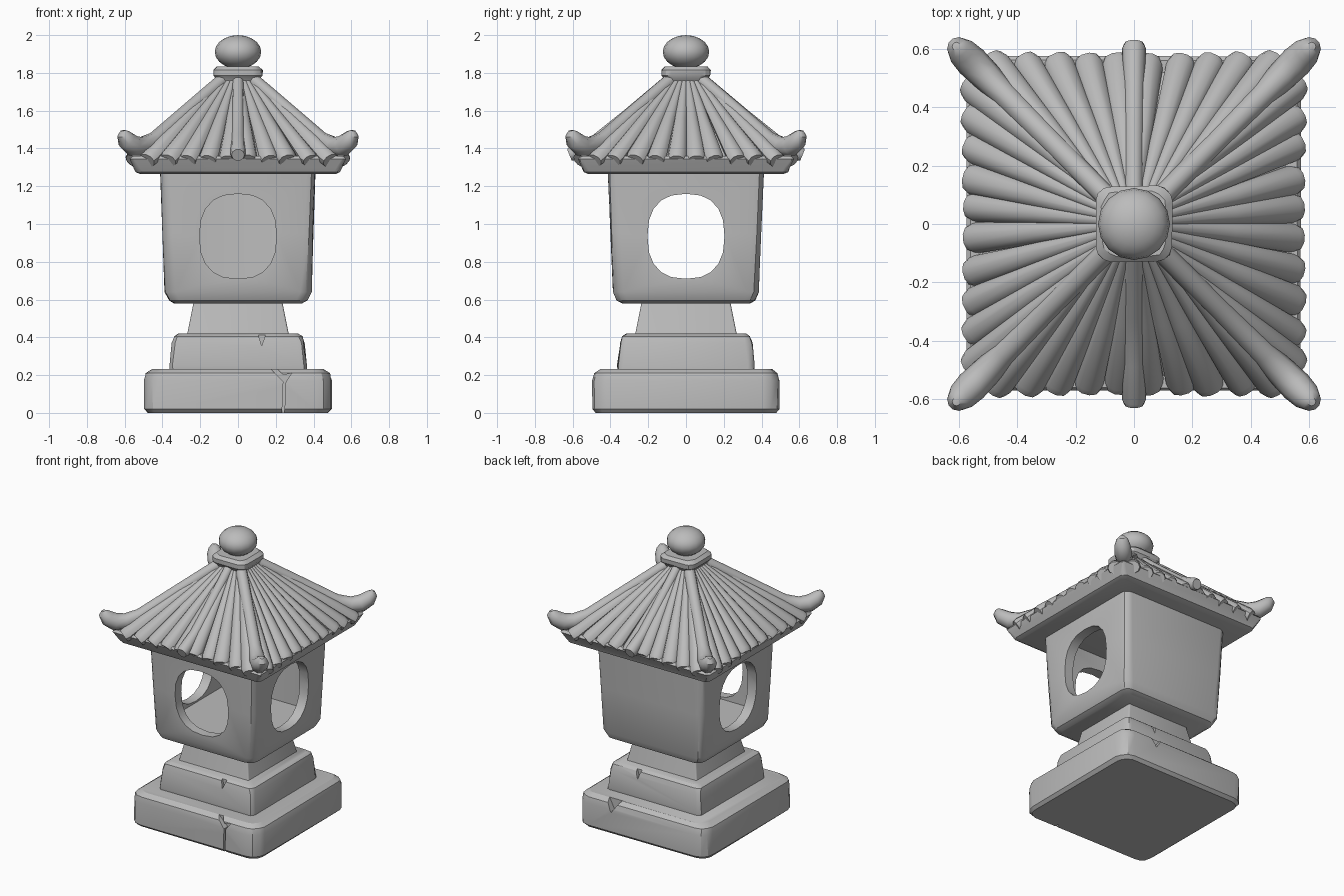
import bpy, bmesh, math, random
from mathutils import Vector

if "Cube" in bpy.data.objects:
    bpy.data.objects.remove(bpy.data.objects["Cube"])

random.seed(4)
stone = bpy.data.materials.new("grey stone")
stone.diffuse_color = (0.5, 0.5, 0.5, 1)
stone.use_nodes = True
stone.node_tree.nodes["Principled BSDF"].inputs["Base Color"].default_value = stone.diffuse_color


def make(name, rings, angle=30):
    """Skin a list of equal-length vertex rings into a closed solid."""
    bm = bmesh.new()
    loops = [[bm.verts.new(p) for p in ring] for ring in rings]
    n = len(loops[0])
    for a, b in zip(loops, loops[1:]):
        for i in range(n):
            bm.faces.new((a[i], a[(i + 1) % n], b[(i + 1) % n], b[i]))
    bm.faces.new(loops[0][::-1])
    bm.faces.new(loops[-1])
    bmesh.ops.recalc_face_normals(bm, faces=bm.faces)
    me = bpy.data.meshes.new(name)
    bm.to_mesh(me)
    bm.free()
    me.materials.append(stone)
    ob = bpy.data.objects.new(name, me)
    bpy.context.collection.objects.link(ob)
    smooth(ob, angle)
    return ob


def select(ob):
    bpy.ops.object.select_all(action='DESELECT')
    ob.select_set(True)
    bpy.context.view_layer.objects.active = ob


def smooth(ob, angle=30):
    select(ob)
    bpy.ops.object.shade_smooth_by_angle(angle=math.radians(angle))


def block(name, levels, wobble=0.0, segs=3):
    """Rounded square block from (z, half width, corner radius) levels."""
    rings = []
    for z, h, r in levels:
        ring = []
        for q in range(4):
            cx, cy = [(1, 1), (-1, 1), (-1, -1), (1, -1)][q]
            for k in range(segs + 1):
                a = math.pi / 2 * (q + k / segs)
                ring.append((cx * (h - r) + r * math.cos(a) + random.uniform(-wobble, wobble),
                             cy * (h - r) + r * math.sin(a) + random.uniform(-wobble, wobble), z))
        rings.append(ring)
    return make(name, rings)


def tube(name, path, radii, sides=10, flat=1.0):
    """Tapered bar along a path of points."""
    pts = [Vector(p) for p in path]
    rings = []
    for i, p in enumerate(pts):
        t = (pts[min(i + 1, len(pts) - 1)] - pts[max(i - 1, 0)]).normalized()
        side = t.cross(Vector((0, 0, 1))).normalized()
        up = side.cross(t)
        rings.append([p + side * radii[i] * math.cos(2 * math.pi * k / sides)
                      + up * radii[i] * flat * math.sin(2 * math.pi * k / sides)
                      for k in range(sides)])
    return make(name, rings, 40)


def prism(name, outline, start, end, along='y'):
    """Extrude an outline of (across, z) points along x or y."""
    def place(u, z, d):
        return (u, d, z) if along == 'y' else (d, u, z)
    return make(name, [[place(u, z, d) for u, z in outline] for d in (start, end)])


def cut(ob, cutter):
    cutter.hide_render = True
    m = ob.modifiers.new("cut", 'BOOLEAN')
    m.operation, m.solver, m.object = 'DIFFERENCE', 'EXACT', cutter
    select(ob)
    bpy.ops.object.modifier_apply(modifier=m.name)
    bpy.data.objects.remove(cutter, do_unlink=True)


# Stepped foot
base = block("base", [(0, .475, .07), (.02, .493, .085), (.17, .495, .085),
                      (.21, .485, .08), (.232, .455, .07)], .004)
step = block("step", [(.22, .36, .03), (.25, .363, .035), (.37, .35, .035),
                      (.405, .34, .035), (.42, .315, .03)], .004)
block("neck", [(.41, .27, .01), (.60, .232, .01)])

# Cracks and chips in the foot
cut(base, prism("crack", [(.155, .25), (.24, .165), (.232, -.02), (.245, -.02),
                          (.253, .165), (.285, .21), (.24, .20), (.19, .25)], -.6, -.455))
cut(base, prism("rear_chip", [(.16, .25), (.23, .15), (.28, .25)], .45, .6))
for s in (-1, 1):
    cut(step, prism("chip", [(.10, .44), (.125, .355), (.155, .44)], s * .325, s * .5))

# Hollow lamp chamber with a solid rear wall
body = block("lamp_chamber", [(.578, .335, .04), (.595, .365, .055), (.64, .388, .06),
                              (.95, .398, .05), (1.29, .412, .05)], .003)
cut(body, block("cavity", [(.70, .325, .02), (1.27, .34, .02)]))


def window():
    pts = []
    for k in range(20):
        c, s = math.cos(math.tau * k / 20), math.sin(math.tau * k / 20)
        pts.append((.204 * math.copysign(abs(c) ** .82, c),
                    .935 + .225 * math.copysign(abs(s) ** .82, s)))
    return pts


cut(body, prism("front_window", window(), -.6, -.2))
for s in (-1, 1):
    cut(body, prism("side_window", window(), s * .2, s * .6, 'x'))
for ob in (base, step, body):
    smooth(ob)

# Eave slab and roof core
block("eave_slab", [(1.264, .515, .03), (1.275, .54, .035), (1.30, .552, .03),
                    (1.345, .572, .02), (1.36, .56, .02)], .003)
block("roof_core", [(1.33, .55, .01), (1.765, .09, .01)])

# Fanned roof tiles on all four sides
for side in range(4):
    c, s = [(1, 0), (0, 1), (-1, 0), (0, -1)][side]
    for k in range(10):
        t = (k - 4.5) * .108 + random.uniform(-.008, .008)
        r = random.uniform(.05, .058)
        path = []
        for f in (0, .04, .5, 1):
            out = .56 + (.10 - .56) * f
            across = t * (1 + (.2 - 1) * f)
            z = 1.335 + (1.75 - 1.335) * f
            path.append((c * across + s * out, s * across - c * out, z))
        tube("roof_tile", path, [r * .85, r, r * .68, .017], 10, .85)

# Curled corner ridges
for sx in (-1, 1):
    for sy in (-1, 1):
        prof = [(.09, 1.755), (.28, 1.59), (.44, 1.445), (.505, 1.41),
                (.555, 1.413), (.59, 1.443), (.605, 1.475), (.608, 1.495)]
        tube("corner_ridge", [(sx * d, sy * d, z) for d, z in prof],
             [.036, .038, .044, .052, .056, .05, .036, .014], 10)

# Straight middle ridges at front and back
for s in (-1, 1):
    tube("middle_ridge", [(0, s * y, z) for y, z in
                          ((.09, 1.765), (.30, 1.585), (.47, 1.445), (.60, 1.372), (.617, 1.365))],
         [.03, .033, .036, .041, .034], 10)

# Finial collar and ball
block("finial_collar", [(1.74, .10, .04), (1.765, .112, .045), (1.785, .128, .05),
                        (1.815, .13, .05), (1.835, .11, .05)], .003)
bpy.ops.mesh.primitive_uv_sphere_add(segments=16, ring_count=10, radius=1, location=(0, 0, 1.911))
ball = bpy.context.object
ball.name = "finial_ball"
ball.scale = (.123, .123, .089)
ball.data.materials.append(stone)
smooth(ball, 40)
